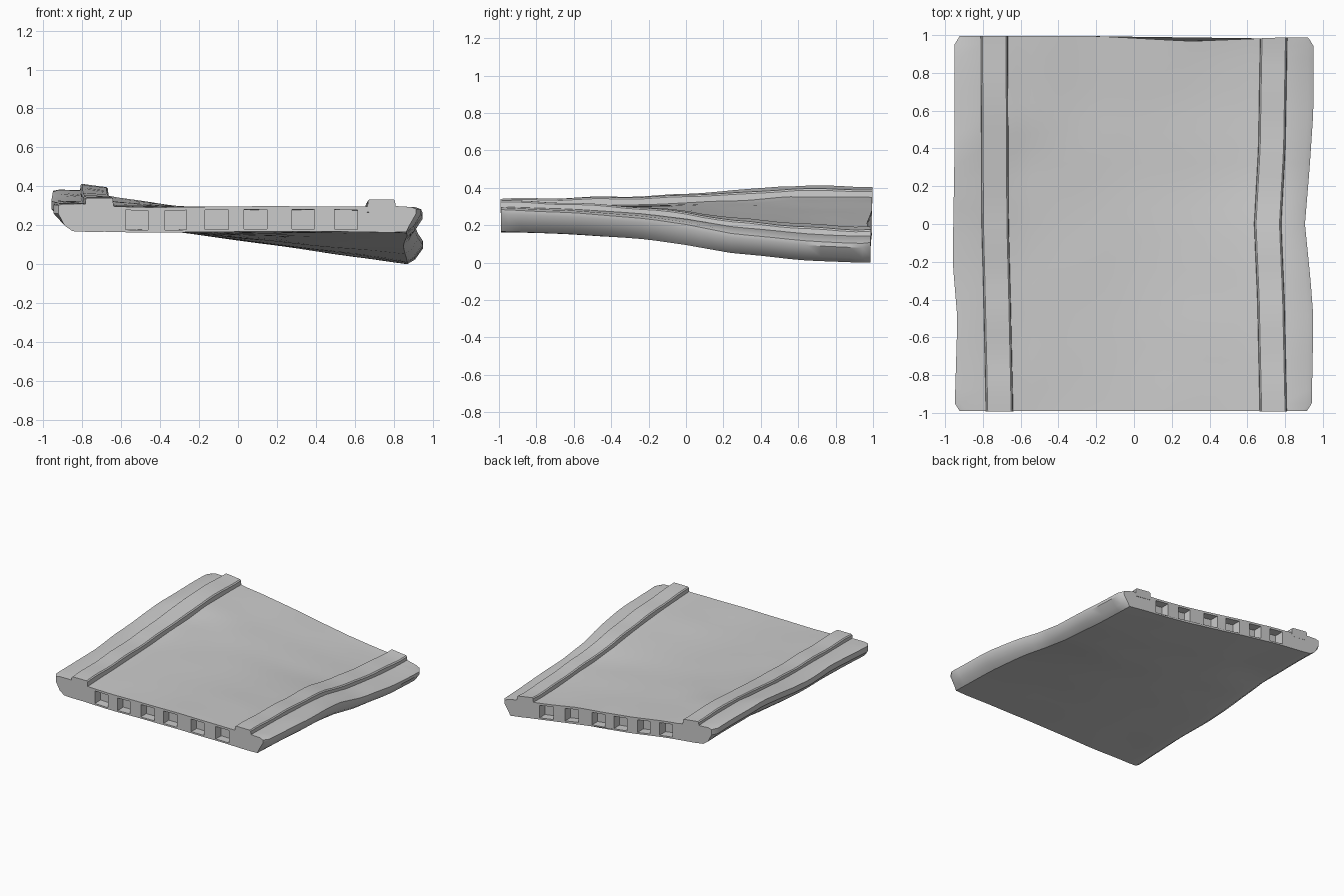
import bpy, bmesh, math
from mathutils import Vector, noise

if "Cube" in bpy.data.objects:
    bpy.data.objects.remove(bpy.data.objects["Cube"])


def curve(y, pts):
    """Smooth interpolation through (y, value) pairs."""
    y = max(pts[0][0], min(pts[-1][0], y))
    for (a, va), (b, vb) in zip(pts, pts[1:]):
        if y <= b:
            return va + (vb - va) * (y - a) / (b - a)
    return pts[-1][1]


RIGHT_DROP = [(-1, 0), (-.6, .08), (-.2, .27), (0, .43), (.25, .7), (.6, .89), (.93, 1), (1, 1)]
LEFT_RISE = [(-1, 0), (-.6, .12), (0, .35), (.3, .62), (.55, 1), (1, .85)]
RIGHT_EDGE = [(-1, -.01), (-.5, 0), (-.3, -.015), (0, -.045), (.3, -.02), (.6, 0), (1, 0)]
LEFT_EDGE = [(-1, 0), (-.5, .015), (-.2, -.01), (.4, 0), (1, 0)]
BACK_DIP = [(-1, 0), (-.2, 0), (.3, -.028), (.8, -.008), (1, -.01)]


def warp(co):
    """Twist of the whole slab, wavy edges and light surface bumps."""
    x, y, z = co
    k = (x + .3) / 1.17
    if k > 0:
        dz = -.168 * k * curve(y, RIGHT_DROP)
    else:
        dz = -.07 * k / .38 * curve(y, LEFT_RISE)
        dz = min(dz, .072)
    w = max(0, (abs(x) - .8) / .15)
    dx = w * curve(y, RIGHT_EDGE if x > 0 else LEFT_EDGE)
    dy = curve(x, BACK_DIP) * max(0, (y - .8) / .2)
    dz += .006 * noise.noise(Vector((x * 3, y * 3, z * 2)))
    return Vector((x + dx, y + dy, z + dz))


def make_object(name, bm):
    bmesh.ops.recalc_face_normals(bm, faces=bm.faces)
    me = bpy.data.meshes.new(name)
    bm.to_mesh(me)
    bm.free()
    ob = bpy.data.objects.new(name, me)
    bpy.context.collection.objects.link(ob)
    return ob


def loft(name, sections):
    """Skin a list of closed loops and cap both ends."""
    bm = bmesh.new()
    loops = [[bm.verts.new(p) for p in s] for s in sections]
    n = len(loops[0])
    for a, b in zip(loops, loops[1:]):
        for i in range(n):
            j = (i + 1) % n
            bm.faces.new((a[i], a[j], b[j], b[i]))
    bm.faces.new(loops[0])
    bm.faces.new(loops[-1][::-1])
    return make_object(name, bm)


def finish(ob, angle):
    for v in ob.data.vertices:
        v.co = warp(v.co)
    bpy.ops.object.select_all(action='DESELECT')
    ob.select_set(True)
    bpy.context.view_layer.objects.active = ob
    bpy.ops.object.shade_smooth_by_angle(angle=math.radians(angle))


# slab cross-section: flat deck, thin rims, sloping undersides
N = 16
deck = [(-.62 + 1.24 * i / N, .298) for i in range(N + 1)]
under = [(.78 - 1.56 * i / N, .168) for i in range(N + 1)]
profile = ([(-.95, .305), (-.92, .312), (-.8, .312)] + deck +
           [(.8, .303), (.92, .296), (.95, .285), (.95, .262), (.91, .2), (.87, .17)] + under +
           [(-.85, .172), (-.89, .2), (-.95, .262)])
stations = [-.99, -.95] + [-.88 + 1.76 * i / 22 for i in range(23)] + [.95, .995]
sections = []
for y in stations:
    end = abs(y) > .97
    sections.append([(x * (.972 if end and abs(x) > .9 else 1), y, z) for x, z in profile])
slab = loft("deck_slab", sections)

# row of square pockets in the front and back ends
bm = bmesh.new()
for x, w in [(-.52, .115), (-.32, .11), (-.11, .12), (.09, .12), (.335, .115), (.555, .12)]:
    for s in (-1, 1):
        m = bmesh.ops.create_cube(bm, size=1)["verts"]
        for v in m:
            v.co = (x + v.co.x * w, s + v.co.y * .16, .231 + v.co.z * .1)
cutter = make_object("pocket_cutter", bm)
cutter.hide_render = True
mod = slab.modifiers.new("pockets", 'BOOLEAN')
mod.object = cutter
mod.operation = 'DIFFERENCE'
mod.solver = 'EXACT'
bpy.context.view_layer.objects.active = slab
slab.select_set(True)
bpy.ops.object.modifier_apply(modifier="pockets")
bpy.data.objects.remove(cutter)
finish(slab, 35)

# raised rails along both long sides
RAILS = {
    "left_rail": ([(-1, -.712), (-.4, -.725), (0, -.735), (1, -.74)], .342),
    "right_rail": ([(-1, .738), (-.4, .725), (0, .708), (.4, .73), (1, .74)], .336),
}
for name, (path, top) in RAILS.items():
    rail = []
    for i in range(25):
        y = -.992 + 1.988 * i / 24
        c = curve(y, path)
        t = top + .003 * math.sin(i * 1.3)
        rail.append([(c + dx, y, z) for dx, z in
                     [(-.074, .27), (-.07, t - .008), (-.062, t), (.062, t), (.07, t - .008), (.074, .27)]])
    finish(loft(name, rail), 35)

# rest the lowest point on the ground
bpy.context.view_layer.update()
obs = [o for o in bpy.data.objects if o.type == 'MESH']
low = min(v.co.z for o in obs for v in o.data.vertices)
for o in obs:
    for v in o.data.vertices:
        v.co.z -= low
